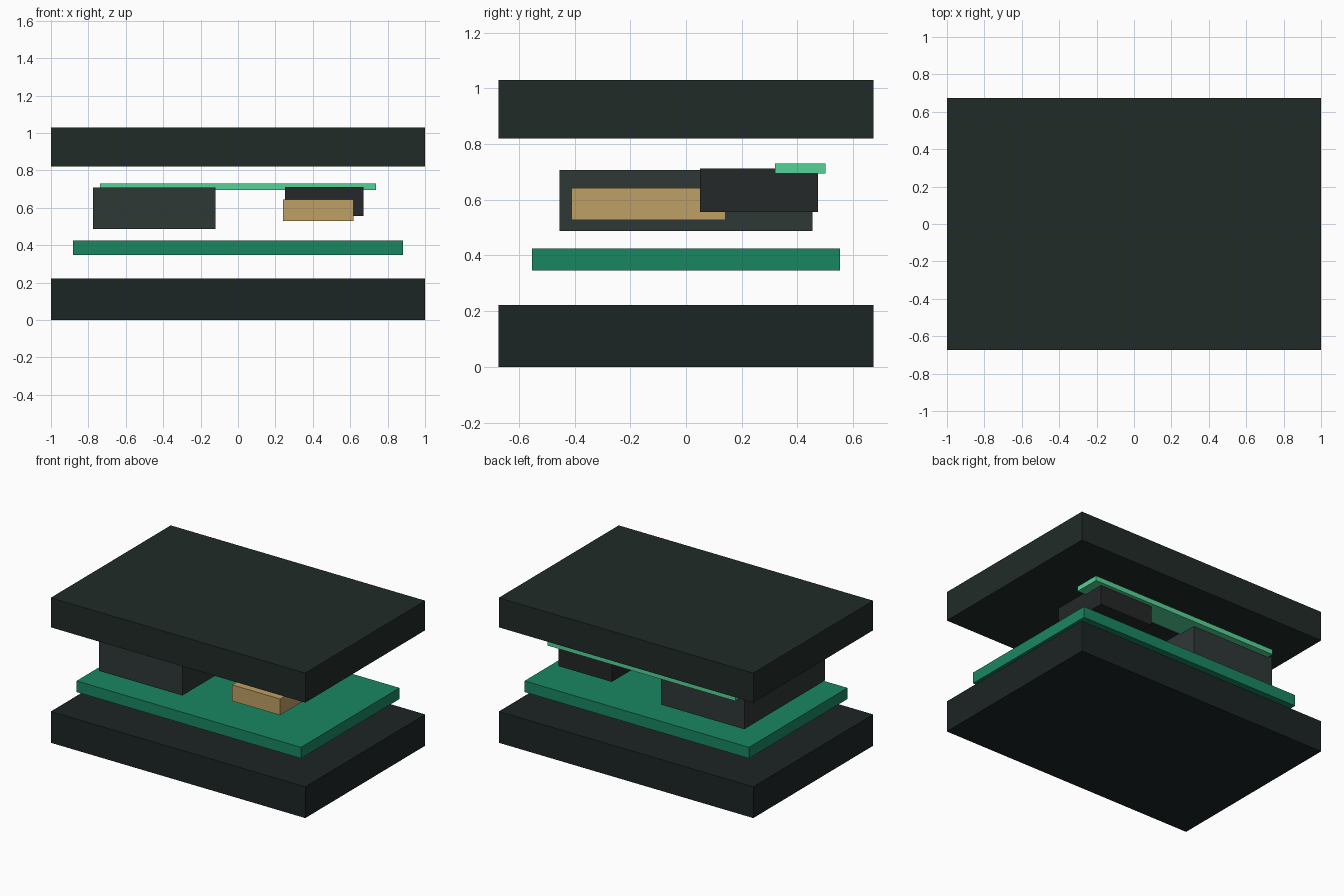
import bpy
import bmesh
from mathutils import Matrix, Vector

if "Cube" in bpy.data.objects:
    bpy.data.objects.remove(bpy.data.objects["Cube"])


def material(name, rgb):
    mat = bpy.data.materials.new(name)
    mat.diffuse_color = (*rgb, 1.0)
    mat.use_nodes = True
    mat.node_tree.nodes["Principled BSDF"].inputs["Base Color"].default_value = mat.diffuse_color
    return mat


def block(name, x, y, z, mat):
    """Axis-aligned box spanning the given (min, max) ranges."""
    spans = (x, y, z)
    size = Vector([b - a for a, b in spans])
    bm = bmesh.new()
    bmesh.ops.create_cube(bm, size=1.0, matrix=Matrix.Diagonal((*size, 1.0)))
    mesh = bpy.data.meshes.new(name)
    bm.to_mesh(mesh)
    bm.free()
    mesh.materials.append(mat)
    obj = bpy.data.objects.new(name, mesh)
    obj.location = [(a + b) / 2 for a, b in spans]
    bpy.context.collection.objects.link(obj)
    return obj


shell_low = material("dark_shell", (0.012, 0.018, 0.018))
shell_top = material("lid_shell", (0.015, 0.024, 0.021))
green = material("board_green", (0.01, 0.24, 0.12))
slate = material("battery_slate", (0.028, 0.04, 0.037))
tan = material("module_tan", (0.52, 0.35, 0.13))
black = material("module_black", (0.018, 0.021, 0.021))
mint = material("strip_mint", (0.09, 0.65, 0.31))

# Outer case halves
block("lower_case", (-1, 1), (-0.673, 0.673), (0, 0.222), shell_low)
block("upper_case", (-1, 1), (-0.673, 0.673), (0.82, 1.03), shell_top)

# Circuit board
block("circuit_board", (-0.882, 0.882), (-0.553, 0.553), (0.346, 0.425), green)

# Components floating above the board
block("battery", (-0.775, -0.12), (-0.453, 0.453), (0.487, 0.707), slate)
block("tan_module", (0.241, 0.618), (-0.41, 0.142), (0.528, 0.643), tan)
block("black_module", (0.252, 0.672), (0.05, 0.473), (0.556, 0.712), black)

# Antenna strip along the back
block("antenna_strip", (-0.738, 0.738), (0.319, 0.501), (0.695, 0.73), mint)
